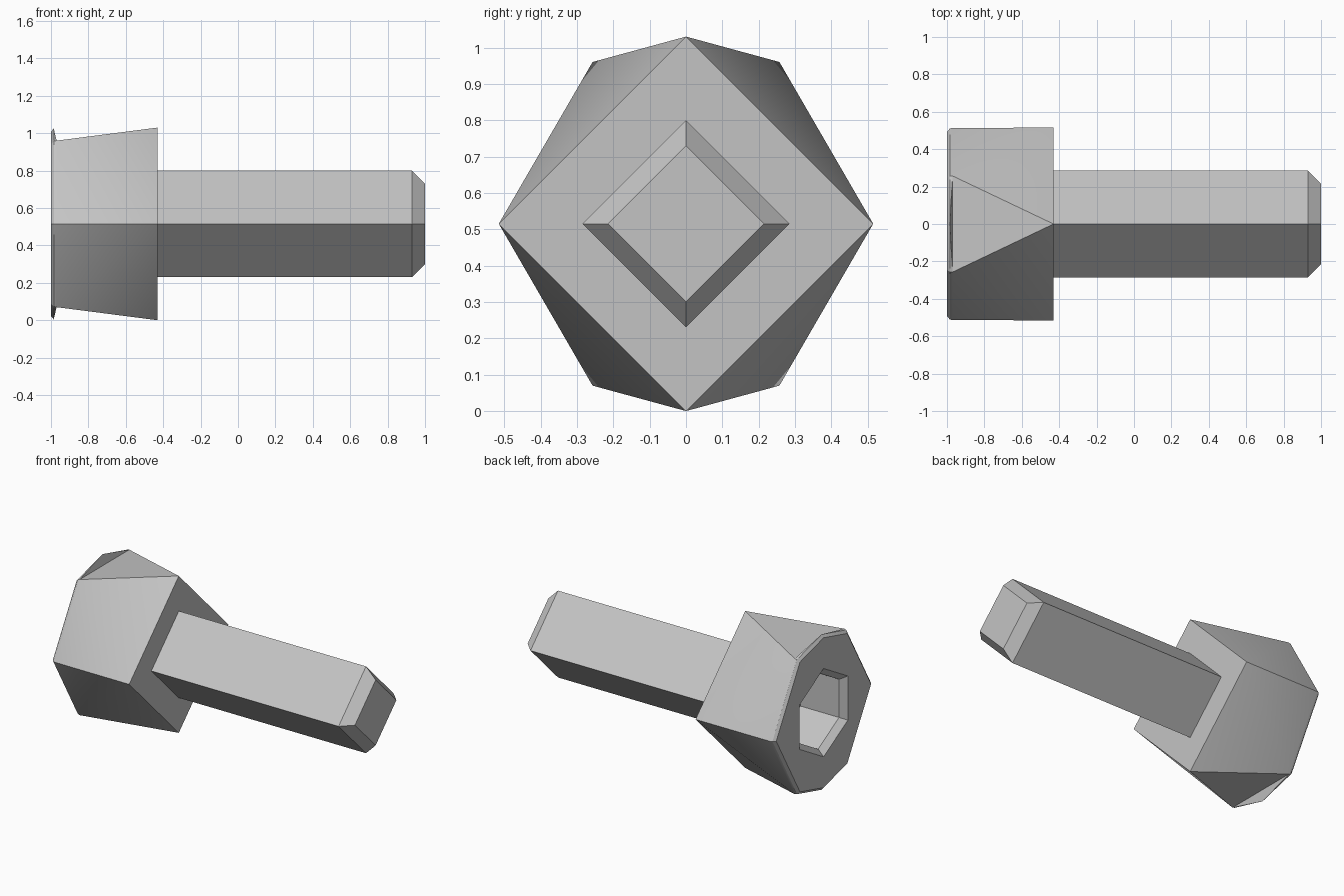
import bpy, bmesh, math

if "Cube" in bpy.data.objects:
    bpy.data.objects.remove(bpy.data.objects["Cube"], do_unlink=True)

AXIS_Z = 0.515
SQUARE = [0, 90, 180, 270]
HEX = [0, 60, 120, 180, 240, 300]
OCT = sorted(HEX + [90, 270])
SOCKET = [30, 90, 150, 210, 270, 330]

steel = bpy.data.materials.new("grey steel")
steel.use_nodes = True
grey = (0.55, 0.55, 0.55, 1)
steel.diffuse_color = grey
steel.node_tree.nodes["Principled BSDF"].inputs["Base Color"].default_value = grey


def ring(bm, x, radius, angles):
    """Corner points around the screw axis."""
    verts = []
    for a in angles:
        t = math.radians(a)
        verts.append(bm.verts.new((x, radius * math.cos(t), AXIS_Z + radius * math.sin(t))))
    return verts


def stitch(bm, a, a_angles, b, b_angles):
    """Join two rings with triangles, always stepping to the nearest angle."""
    i = j = 0
    next_a, next_b = a_angles[1:] + [a_angles[0] + 360], b_angles[1:] + [b_angles[0] + 360]
    while i < len(a) or j < len(b):
        p, q = a[i % len(a)], b[j % len(b)]
        if j == len(b) or (i < len(a) and next_a[i] <= next_b[j]):
            i += 1
            bm.faces.new((p, a[i % len(a)], q))
        else:
            j += 1
            bm.faces.new((p, b[j % len(b)], q))


def loft(name, sections):
    """Closed solid through a list of (x, radius, angles) sections."""
    bm = bmesh.new()
    rings = [ring(bm, *s) for s in sections]
    for k in range(len(rings) - 1):
        stitch(bm, rings[k], sections[k][2], rings[k + 1], sections[k + 1][2])
    bm.faces.new(rings[0])
    bm.faces.new(rings[-1])
    bmesh.ops.recalc_face_normals(bm, faces=bm.faces[:])
    bmesh.ops.join_triangles(bm, faces=bm.faces[:], angle_face_threshold=0.01,
                             angle_shape_threshold=math.pi)
    mesh = bpy.data.meshes.new(name)
    bm.to_mesh(mesh)
    bm.free()
    mesh.materials.append(steel)
    obj = bpy.data.objects.new(name, mesh)
    bpy.context.collection.objects.link(obj)
    bpy.ops.object.select_all(action='DESELECT')
    obj.select_set(True)
    bpy.context.view_layer.objects.active = obj
    bpy.ops.object.shade_smooth_by_angle(angle=math.radians(30))
    return obj


# Head: square bearing face, hexagonal top, rounded rim, countersunk hex socket
loft("screw_head", [
    (-0.43, 0.515, SQUARE),
    (-0.97, 0.514, HEX),
    (-0.985, 0.51, OCT),
    (-1.0, 0.492, OCT),
    (-1.0, 0.29, SOCKET),
    (-0.96, 0.25, SOCKET),
    (-0.68, 0.25, SOCKET),
])

# Shaft: square bar with a chamfered tip
loft("screw_shaft", [
    (-0.45, 0.285, SQUARE),
    (0.93, 0.285, SQUARE),
    (1.0, 0.215, SQUARE),
])
